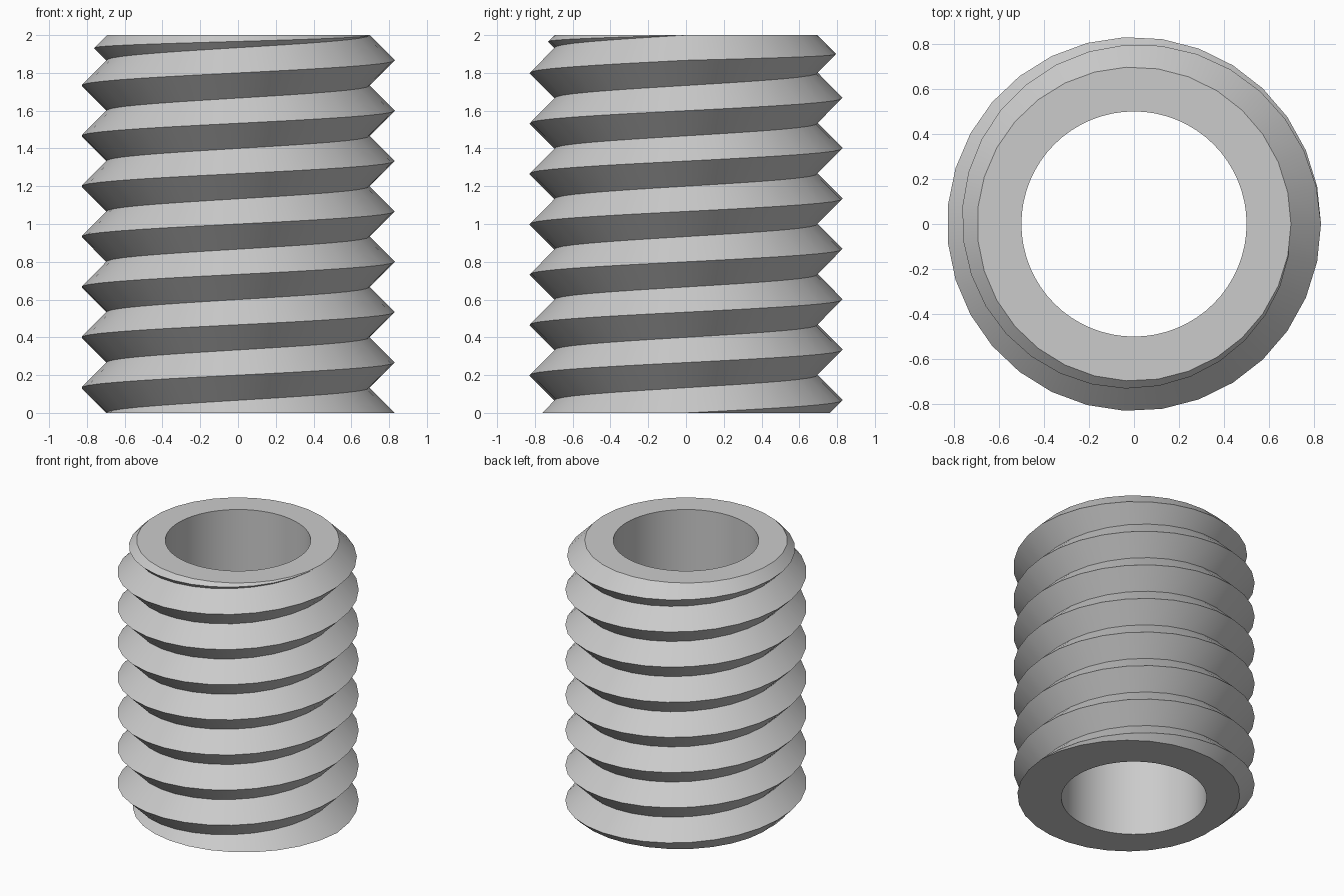
import bpy, bmesh
from math import cos, sin, pi, radians

cube = bpy.data.objects.get("Cube")
if cube:
    bpy.data.objects.remove(cube, do_unlink=True)

HEIGHT = 2.0
SIDES = 31               # facets per thread turn
PITCH = HEIGHT / 7.5
ROOT = 0.697             # thread valley radius
BORE = 0.5
BORE_SIDES = 64
TURNS = 9                # starts below the base, trimmed afterwards
STEPS = SIDES * TURNS

bm = bmesh.new()


def point(r, step, z, sides=SIDES):
    a = 2 * pi * step / sides
    return bm.verts.new((r * cos(a), r * sin(a), z))


def root_z(step):
    return min(HEIGHT, PITCH * (step / SIDES - 1.5))


# Helical V thread; its last turn tapers out against the flat top
roots = [point(ROOT, n, root_z(n)) for n in range(STEPS + SIDES + 1)]
crests = []
for n in range(STEPS + 1):
    low, high = root_z(n), root_z(n + SIDES)
    crests.append(point(ROOT + (high - low) / 2, n, (low + high) / 2))
for n in range(STEPS):
    bm.faces.new((roots[n], roots[n + 1], crests[n + 1], crests[n]))
    bm.faces.new((crests[n], crests[n + 1], roots[n + SIDES + 1], roots[n + SIDES]))
bmesh.ops.remove_doubles(bm, verts=bm.verts[:], dist=1e-5)

# Flat trim at the base
bmesh.ops.bisect_plane(bm, geom=bm.verts[:] + bm.edges[:] + bm.faces[:], dist=1e-5,
                       plane_co=(0, 0, 0), plane_no=(0, 0, 1), clear_inner=True)

# Straight bore through the middle
rings = [[point(BORE, i, z, BORE_SIDES) for i in range(BORE_SIDES)] for z in (0, HEIGHT)]
for i in range(BORE_SIDES):
    j = (i + 1) % BORE_SIDES
    bm.faces.new((rings[0][j], rings[0][i], rings[1][i], rings[1][j]))

# Flat end faces between thread and bore
for z in (0, HEIGHT):
    rim = [e for e in bm.edges if e.is_boundary
           and all(abs(v.co.z - z) < 1e-4 for v in e.verts)]
    bmesh.ops.triangle_fill(bm, edges=rim, use_beauty=True)
bmesh.ops.recalc_face_normals(bm, faces=bm.faces[:])

mesh = bpy.data.meshes.new("threaded_sleeve")
bm.to_mesh(mesh)
bm.free()
sleeve = bpy.data.objects.new("threaded_sleeve", mesh)
bpy.context.collection.objects.link(sleeve)

# Plain grey finish
grey = bpy.data.materials.new("light_grey")
grey.use_nodes = True
colour = (0.6, 0.6, 0.6, 1)
grey.diffuse_color = colour
grey.node_tree.nodes["Principled BSDF"].inputs["Base Color"].default_value = colour
mesh.materials.append(grey)

bpy.ops.object.select_all(action='DESELECT')
sleeve.select_set(True)
bpy.context.view_layer.objects.active = sleeve
bpy.ops.object.shade_smooth_by_angle(angle=radians(30))
